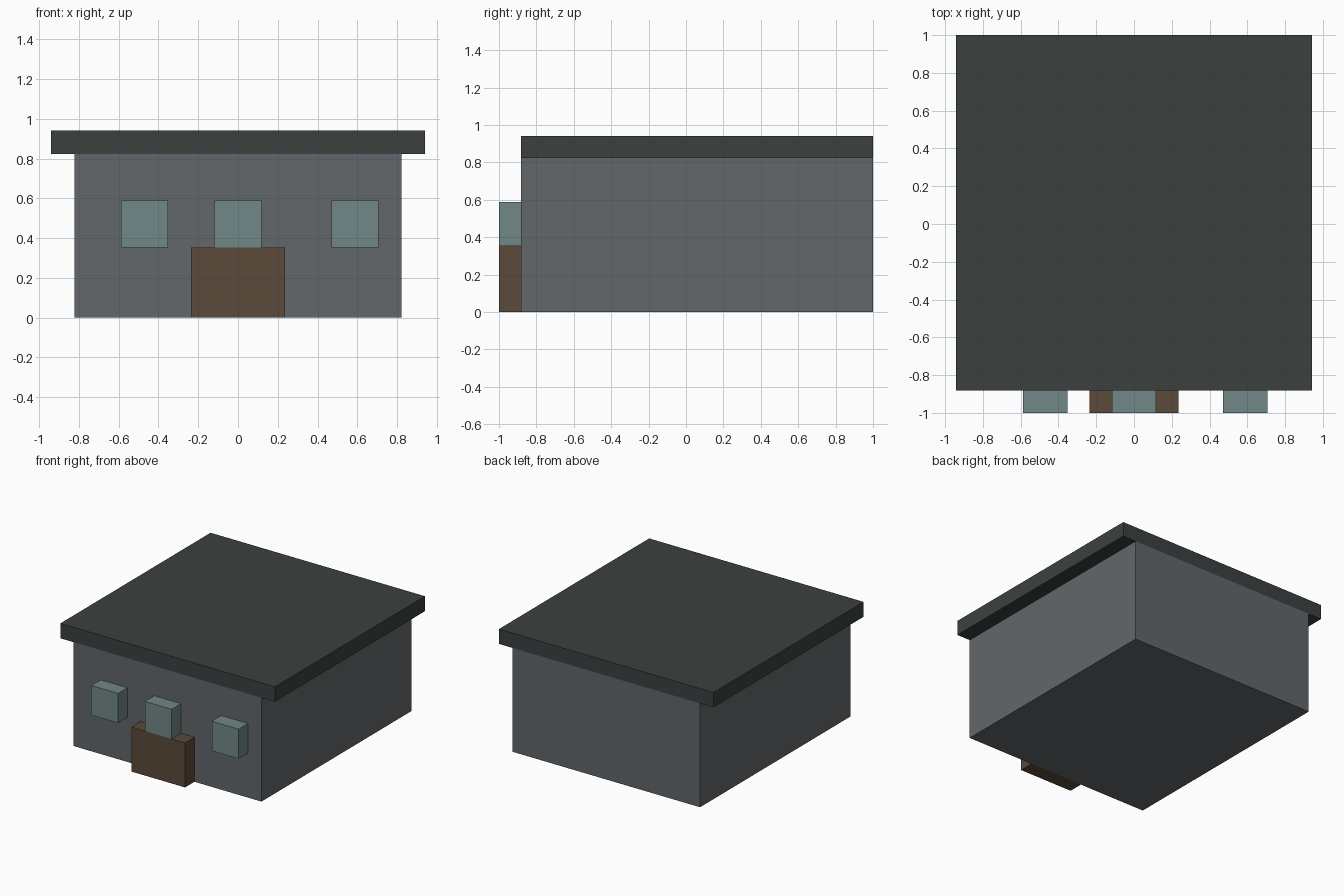
import bpy
from mathutils import Vector

cube = bpy.data.objects.get("Cube")
if cube:
    bpy.data.objects.remove(cube, do_unlink=True)

U = 2 / 17  # building module: the whole depth is 17 modules


def make_material(name, srgb):
    linear = [((c / 255 + 0.055) / 1.055) ** 2.4 for c in srgb]
    mat = bpy.data.materials.new(name)
    mat.use_nodes = True
    mat.diffuse_color = (*linear, 1)
    mat.node_tree.nodes["Principled BSDF"].inputs["Base Color"].default_value = (*linear, 1)
    return mat


def make_box(name, low, high, mat):
    """Box between two corners given in modules."""
    low, high = Vector(low) * U, Vector(high) * U
    bpy.ops.mesh.primitive_cube_add(size=1, location=(low + high) / 2)
    obj = bpy.context.object
    obj.name = name
    obj.scale = high - low
    bpy.ops.object.transform_apply(location=False, rotation=False, scale=True)
    obj.data.materials.append(mat)
    return obj


wall_grey = make_material("wall grey", (98, 103, 106))
roof_slate = make_material("roof slate", (59, 65, 64))
door_brown = make_material("door brown", (91, 74, 58))
window_teal = make_material("window teal", (113, 135, 134))

FRONT, BACK, PORCH = -7.5, 8.5, -8.5

# Main block and flat roof, overhanging only at the sides
make_box("walls", (-7, FRONT, 0), (7, BACK, 7), wall_grey)
make_box("roof", (-8, FRONT, 7), (8, BACK, 8), roof_slate)

# Door block projecting from the front wall
make_box("door", (-2, PORCH, 0), (2, FRONT, 3), door_brown)

# Projecting window blocks
for name, x in (("right_window", -5), ("middle_window", -1), ("left_window", 4)):
    make_box(name, (x, PORCH, 3), (x + 2, FRONT, 5), window_teal)
